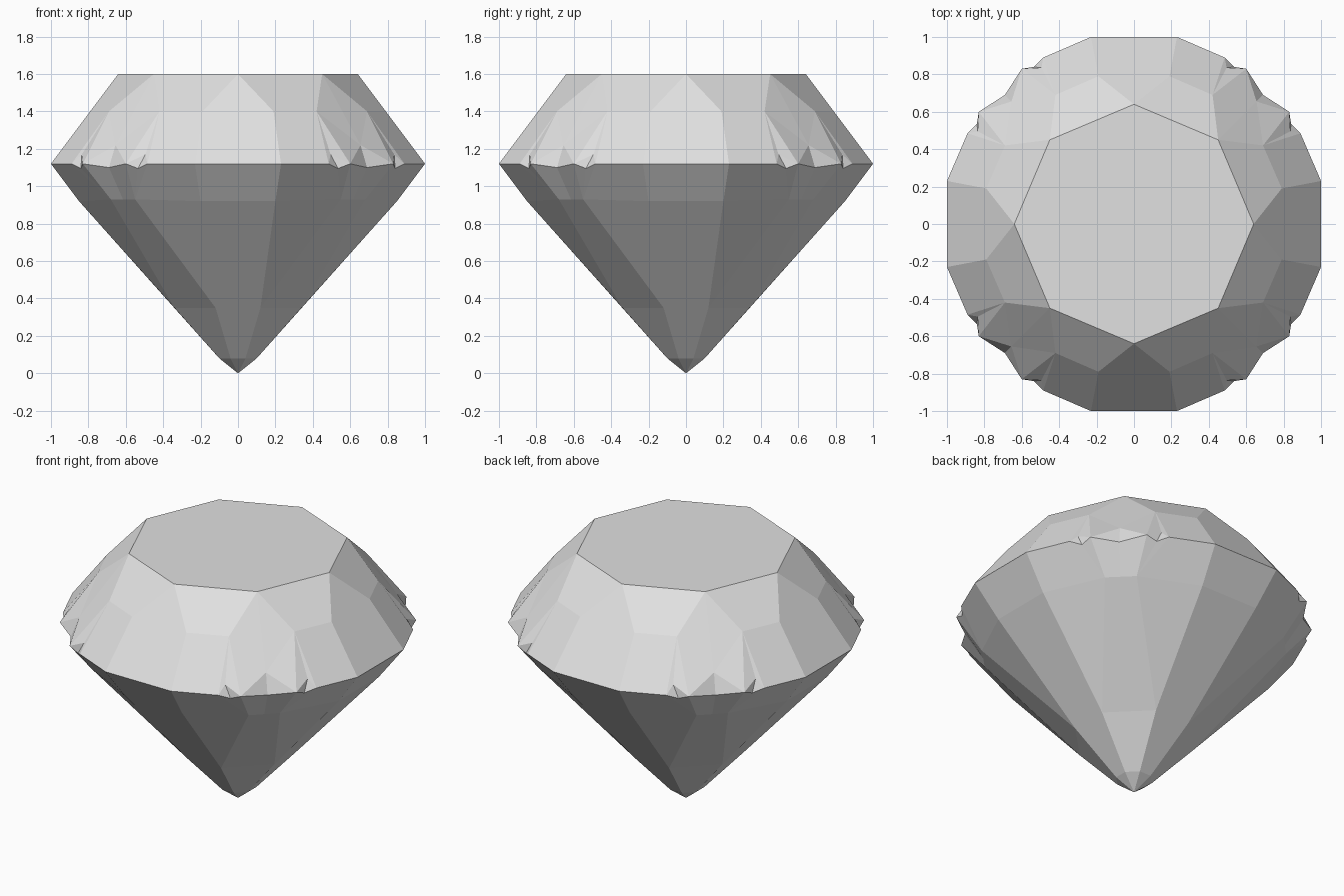
import bpy
import bmesh
import math
from mathutils import Matrix, Vector

cube = bpy.data.objects.get("Cube")
if cube:
    bpy.data.objects.remove(cube, do_unlink=True)


def make_material(name, colour):
    material = bpy.data.materials.new(name)
    material.use_nodes = True
    material.diffuse_color = colour
    material.node_tree.nodes["Principled BSDF"].inputs["Base Color"].default_value = colour
    return material


# Corner points of one eighth of the gem, between a straight side and a diagonal
points = {
    # crown
    "table_centre": (0, 0, 1.6),
    "table_side": (0, .64, 1.6),
    "table_corner": (.45, .45, 1.6),
    "star_side": (.19, .79, 1.4),
    "star_corner": (.42, .69, 1.4),
    "crown_diagonal": (.655, .655, 1.22),
    # girdle with its chipped notch
    "girdle_middle": (0, 1, 1.12),
    "girdle_side": (.23, 1, 1.12),
    "girdle_before": (.485, .89, 1.12),
    "notch_top": (.495, .835, 1.17),
    "notch_low": (.535, .84, 1.095),
    "girdle_after": (.6, .83, 1.12),
    "girdle_diagonal": (.69, .69, 1.1),
    # pavilion
    "shoulder_middle": (0, .85, .92),
    "shoulder_side": (.2, .85, .92),
    "shoulder_corner": (.55, .68, .93),
    "shoulder_diagonal": (.615, .615, .93),
    "waist_middle": (0, .34, .35),
    "waist_side": (.12, .34, .35),
    "waist_diagonal": (.23, .23, .35),
    "base_middle": (0, .1, .08),
    "base_side": (.04, .1, .08),
    "base_diagonal": (.07, .07, .08),
    "tip": (0, 0, 0),
}

# Facets of that eighth, each named by its corners
facets = [
    "table_centre table_side table_corner",
    "table_side girdle_middle girdle_side star_side",
    "table_side star_side star_corner table_corner",
    "star_side girdle_side girdle_before star_corner",
    "star_corner girdle_before notch_top",
    "star_corner notch_top girdle_after",
    "notch_top girdle_before notch_low",
    "notch_top notch_low girdle_after",
    "star_corner girdle_after crown_diagonal",
    "table_corner star_corner crown_diagonal",
    "crown_diagonal girdle_after girdle_diagonal",
    "girdle_middle shoulder_middle shoulder_side girdle_side",
    "girdle_side shoulder_side shoulder_corner girdle_before",
    "girdle_before shoulder_corner notch_low",
    "notch_low shoulder_corner girdle_after",
    "girdle_after shoulder_corner shoulder_diagonal girdle_diagonal",
    "shoulder_middle waist_middle waist_side shoulder_side",
    "shoulder_side waist_side shoulder_corner",
    "shoulder_corner waist_side waist_diagonal shoulder_diagonal",
    "waist_middle base_middle base_side waist_side",
    "waist_side base_side base_diagonal waist_diagonal",
    "base_middle tip base_side",
    "base_side tip base_diagonal",
]

# Mirror the eighth and turn it around the axis four times
bm = bmesh.new()
for turn in range(4):
    rotation = Matrix.Rotation(turn * math.pi / 2, 4, "Z")
    for side in (1, -1):
        placed = {}
        for name, (x, y, z) in points.items():
            placed[name] = bm.verts.new(rotation @ Vector((x * side, y, z)))
        for facet in facets:
            corners = [placed[name] for name in facet.split()]
            bm.faces.new(corners[::side])

# Weld the seams and join flat neighbours into single facets
bmesh.ops.remove_doubles(bm, verts=bm.verts, dist=.001)
bmesh.ops.dissolve_limit(bm, angle_limit=math.radians(.5), verts=bm.verts, edges=bm.edges)
bmesh.ops.recalc_face_normals(bm, faces=bm.faces)
mesh = bpy.data.meshes.new("cut_gem")
bm.to_mesh(mesh)
bm.free()

gem = bpy.data.objects.new("cut_gem", mesh)
bpy.context.collection.objects.link(gem)
mesh.materials.append(make_material("pale_grey", (.75, .75, .75, 1)))
